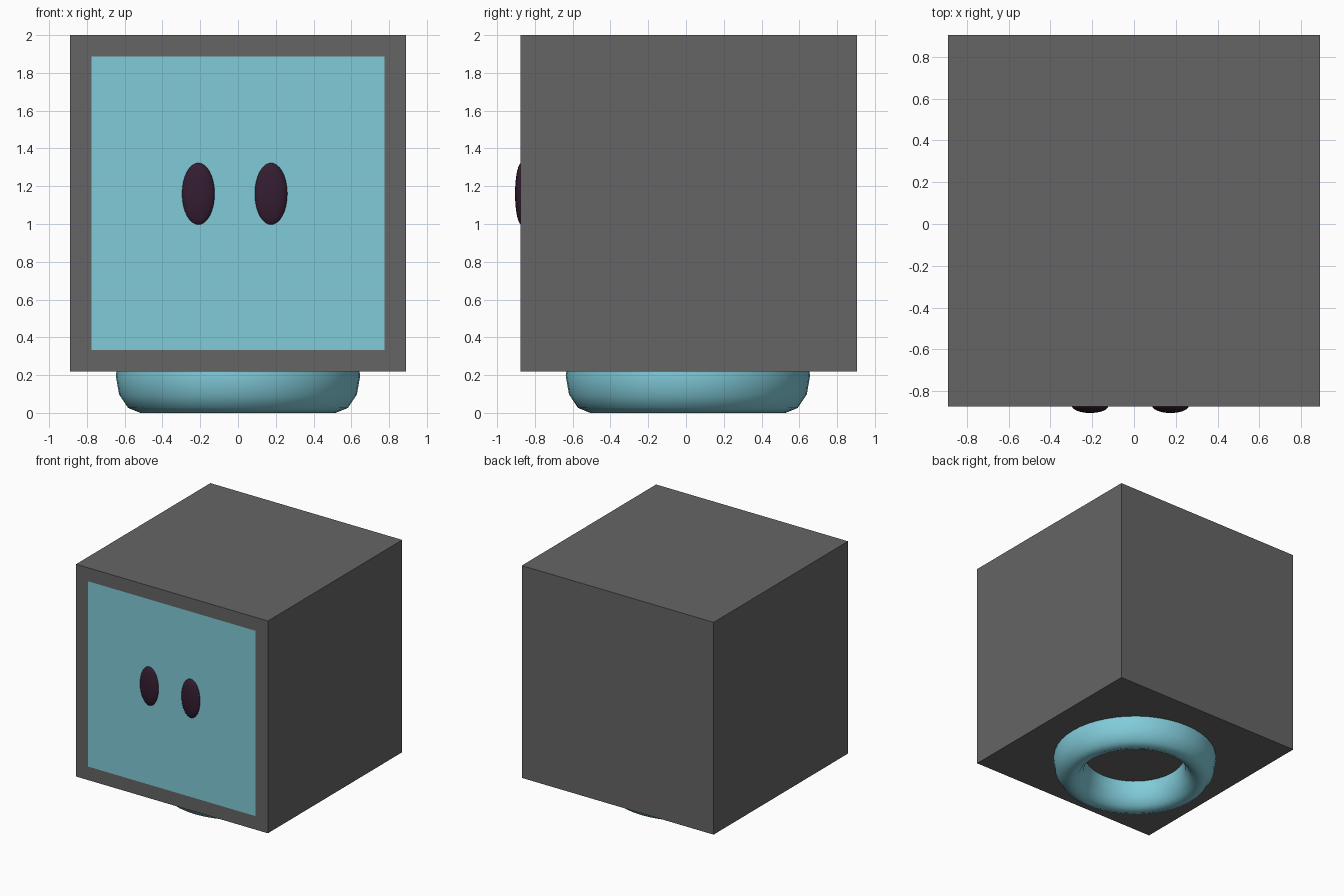
import bpy, bmesh
from mathutils import Matrix, Vector

if "Cube" in bpy.data.objects:
    bpy.data.objects.remove(bpy.data.objects["Cube"])


def material(name, rgb):
    m = bpy.data.materials.new(name)
    m.diffuse_color = (*rgb, 1)
    m.use_nodes = True
    m.node_tree.nodes["Principled BSDF"].inputs["Base Color"].default_value = m.diffuse_color
    return m


dark_grey = material("dark_grey", (0.13, 0.13, 0.13))
blue = material("pale_blue", (0.22, 0.60, 0.70))
plum = material("dark_plum", (0.035, 0.012, 0.03))

# Cube body, with a flush screen inset in the front face
bm = bmesh.new()
place = Matrix.Translation((0, 0.015, 1.11))
bmesh.ops.create_cube(bm, size=1.78, matrix=place)
front = min(bm.faces, key=lambda f: f.calc_center_median().y)
bmesh.ops.inset_region(bm, faces=[front], thickness=0.16)
front.material_index = 1
mesh = bpy.data.meshes.new("body")
bm.to_mesh(mesh)
bm.free()
mesh.materials.append(dark_grey)
mesh.materials.append(blue)
body = bpy.data.objects.new("body", mesh)
bpy.context.collection.objects.link(body)

# Ring base, partly sunk into the body
bpy.ops.mesh.primitive_torus_add(major_segments=48, minor_segments=12,
                                 major_radius=0.517, minor_radius=0.13,
                                 location=(0, 0.01, 0.197))
base = bpy.context.object
base.name = "base_ring"
base.scale.z = 1.515
base.data.materials.append(blue)
bpy.ops.object.shade_smooth()

# Eyes: flattened ovals set into the screen
for side, x in (("left", -0.21), ("right", 0.175)):
    bpy.ops.mesh.primitive_uv_sphere_add(segments=32, ring_count=16, radius=1,
                                         location=(x, -0.87, 1.16))
    eye = bpy.context.object
    eye.name = side + "_eye"
    eye.scale = (0.0875, 0.035, 0.165)
    eye.data.materials.append(plum)
    bpy.ops.object.shade_smooth()
